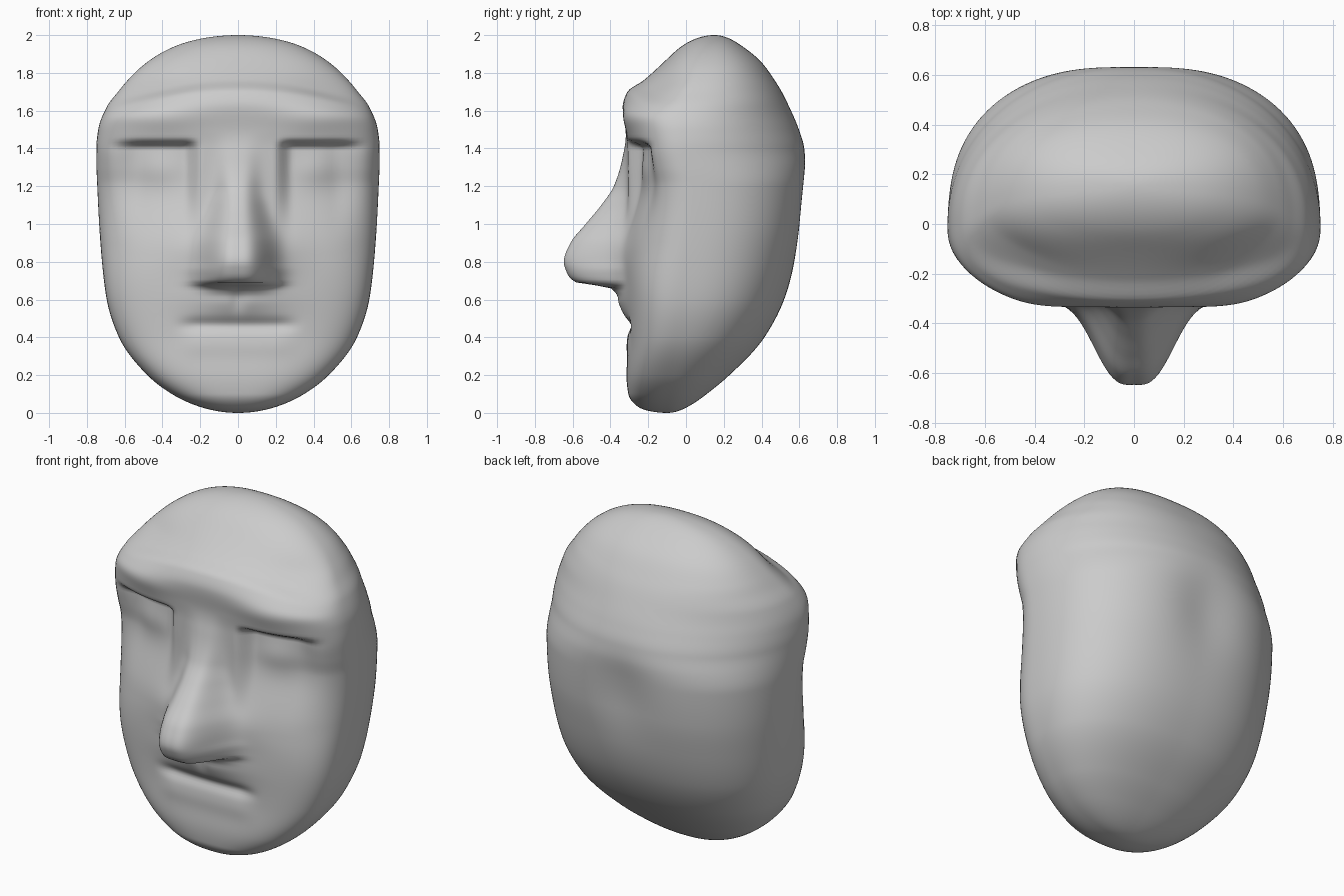
import bpy, bmesh, math

if "Cube" in bpy.data.objects:
    bpy.data.objects.remove(bpy.data.objects["Cube"])

# height, half width, front y, back y, y of widest point
PROFILE = [
    (0.00, 0.00, -0.10, -0.10, -0.10), (0.03, 0.195, -0.25, 0.005, -0.10),
    (0.10, 0.35, -0.305, 0.11, -0.09), (0.20, 0.48, -0.315, 0.23, -0.07),
    (0.40, 0.63, -0.305, 0.415, -0.03), (0.60, 0.695, -0.31, 0.52, 0.00),
    (0.80, 0.72, -0.32, 0.58, 0.02), (1.00, 0.735, -0.315, 0.62, 0.03),
    (1.20, 0.745, -0.312, 0.64, 0.02), (1.30, 0.749, -0.311, 0.645, 0.00),
    (1.40, 0.75, -0.312, 0.633, -0.01),
    (1.50, 0.74, -0.32, 0.60, -0.01), (1.62, 0.695, -0.335, 0.547, 0.01),
    (1.70, 0.635, -0.31, 0.507, 0.03), (1.76, 0.585, -0.225, 0.47, 0.06),
    (1.85, 0.49, -0.125, 0.405, 0.10), (1.95, 0.31, -0.01, 0.285, 0.13),
    (2.00, 0.00, 0.15, 0.15, 0.15)]
# height, squareness of the front and back of the cross-section
SQUARE = [(0.0, 2.2, 2.2), (0.3, 3.0, 2.4), (0.6, 3.0, 2.45), (0.9, 2.45, 2.45),
          (1.2, 2.1, 2.4), (1.4, 2.45, 2.1), (1.55, 2.65, 2.05), (1.75, 2.3, 2.3), (2.0, 2.2, 2.4)]
# height, nose projection, nose half width
NOSE = [(0.0, 0, 0.18), (0.61, 0.0, 0.18), (0.66, 0.045, 0.18), (0.695, 0.25, 0.185),
        (0.75, 0.305, 0.185), (0.80, 0.322, 0.175), (0.90, 0.29, 0.165),
        (1.0, 0.215, 0.14), (1.1, 0.135, 0.115), (1.2, 0.07, 0.10),
        (1.35, 0.025, 0.10), (1.5, 0, 0.10), (2.0, 0, 0.10)]
RINGS, SEGS = 190, 176


def phi(z):
    return math.acos(max(-1, min(1, 1 - z)))


def sample(table, z):
    """Smooth interpolation of a table along the polar angle of z."""
    p = [phi(r[0]) for r in table]
    f = phi(z)
    i = max(k for k in range(len(p) - 1) if p[k] <= f + 1e-9)
    h = p[i + 1] - p[i]
    t = min(1, (f - p[i]) / h)
    out = []
    for c in range(1, len(table[0])):
        def secant(k):
            return (table[k + 1][c] - table[k][c]) / (p[k + 1] - p[k])

        def slope(k):
            if k == 0:
                return secant(0)
            if k == len(p) - 1:
                return secant(k - 1)
            a, b = secant(k - 1), secant(k)
            return 2 * a * b / (a + b) if a * b > 0 else 0
        out.append((2*t**3 - 3*t*t + 1) * table[i][c] + (t**3 - 2*t*t + t) * h * slope(i)
                   + (3*t*t - 2*t**3) * table[i + 1][c] + (t**3 - t*t) * h * slope(i + 1))
    return out


def step(a, b, v):
    t = max(0, min(1, (v - a) / (b - a)))
    return t * t * (3 - 2 * t)


def bump(v, centre, size):
    return math.exp(-((v - centre) / size) ** 2)


def features(x, z, nose):
    """Forward push of the face surface at (x, z)."""
    ax = abs(x)
    d = nose[0] * math.exp(-(ax / nose[1]) ** 3)                         # nose
    across = step(0.19, 0.29, ax) * (1 - step(0.50, 0.70, ax))
    d -= 0.075 * across * step(0.85, 1.36, z) * (1 - step(1.40, 1.455, z))  # eye sockets
    d += 0.025 * bump(ax, 0.42, 0.14) * bump(z, 1.29, 0.10)              # eyelids
    d += 0.025 * bump(ax, 0.20, 0.14) * bump(z, 0.85, 0.14)              # cheeks by the nose
    d += 0.02 * bump(ax, 0.42, 0.2) * bump(z, 1.55, 0.08)                # brows
    d += 0.055 * bump(ax, 0, 0.24) * bump(z, 0.61, 0.10)                 # upper lip
    mouth = 1 - step(0.20, 0.36, ax)
    d -= 0.022 * mouth * bump(z, 0.465, 0.035)                           # mouth line
    d += 0.008 * mouth * bump(z, 0.36, 0.06)                             # lower lip
    d -= 0.015 * bump(ax, 0, 0.04) * bump(z, 0.60, 0.06)                 # lip groove
    return d


# head: rings of rounded cross-sections with the face pushed out of the front
bm = bmesh.new()
rings = []
for r in range(1, RINGS):
    z = 1 - math.cos(math.pi * r / RINGS)
    w, front, back, mid = sample(PROFILE, z)
    nf, nb = sample(SQUARE, z)
    nose = sample(NOSE, z)
    droop = step(1.5, 1.62, z) * (1 - step(1.75, 1.9, z))
    ring = []
    for s in range(SEGS):
        a = 2 * math.pi * s / SEGS
        c, sn = math.cos(a), math.sin(a)
        depth, n = (back - mid, nb) if sn > 0 else (mid - front, nf)
        rad = (abs(c / w) ** n + abs(sn / depth) ** n) ** (-1 / n)
        if sn < 0 and droop > 0:                                         # brow ends droop
            f2 = sample(PROFILE, min(2, z + 0.22 * droop * (rad * c) ** 2))[1]
            depth = mid - f2
            rad = (abs(c / w) ** n + abs(sn / depth) ** n) ** (-1 / n)
        x, y = rad * c, mid + rad * sn
        if sn < 0:
            y -= features(x, z, nose) * step(0, 0.25, -sn)
        else:
            y -= 0.03 * bump(x, 0, 0.2) * bump(z, 1.1, 0.25)             # hollow at the back
        ring.append(bm.verts.new((x, y, z)))
    rings.append(ring)
for lo, hi in zip(rings, rings[1:]):
    for s in range(SEGS):
        t = (s + 1) % SEGS
        bm.faces.new((lo[s], lo[t], hi[t], hi[s]))
chin = bm.verts.new((0, -0.10, 0))
crown = bm.verts.new((0, 0.15, 2))
for s in range(SEGS):
    t = (s + 1) % SEGS
    bm.faces.new((chin, rings[0][t], rings[0][s]))
    bm.faces.new((crown, rings[-1][s], rings[-1][t]))
for f in bm.faces:
    f.smooth = True
mesh = bpy.data.meshes.new("head")
bm.to_mesh(mesh)
bm.free()
head = bpy.data.objects.new("head", mesh)
bpy.context.collection.objects.link(head)

grey = bpy.data.materials.new("clay grey")
grey.diffuse_color = (0.6, 0.6, 0.6, 1)
grey.use_nodes = True
grey.node_tree.nodes["Principled BSDF"].inputs["Base Color"].default_value = grey.diffuse_color
mesh.materials.append(grey)
